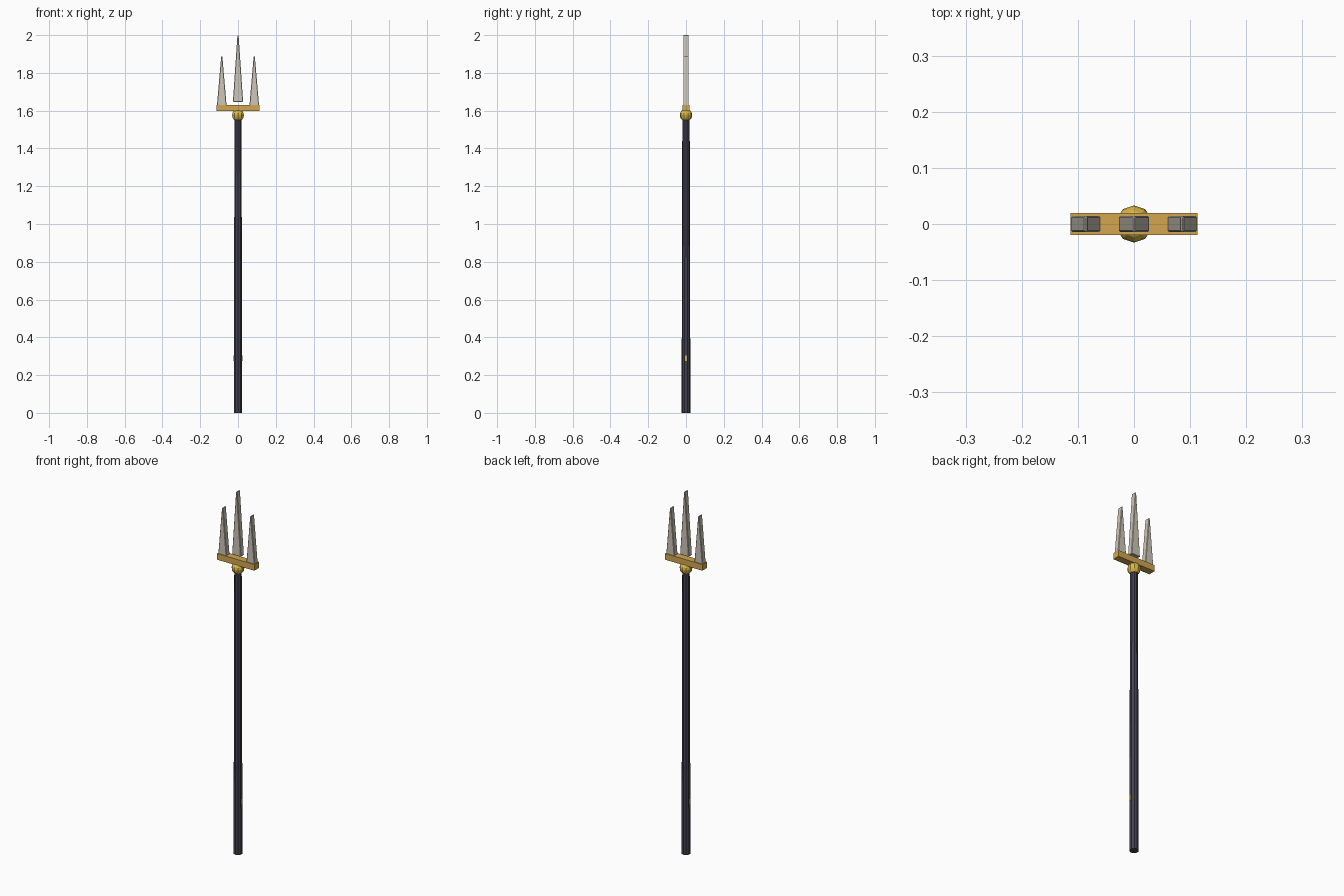
import bpy, bmesh
from mathutils import Matrix

if "Cube" in bpy.data.objects:
    bpy.data.objects.remove(bpy.data.objects["Cube"])


def material(name, rgb):
    m = bpy.data.materials.new(name)
    m.diffuse_color = (*rgb, 1)
    m.use_nodes = True
    m.node_tree.nodes["Principled BSDF"].inputs["Base Color"].default_value = m.diffuse_color
    return m


DARK = material("dark_wood", (0.055, 0.053, 0.075))
GOLD = material("gold", (0.72, 0.48, 0.06))
BRONZE = material("bronze", (0.65, 0.38, 0.08))
STEEL = material("pale_steel", (0.62, 0.57, 0.48))


def finish(name, bm, mat, location):
    bmesh.ops.recalc_face_normals(bm, faces=bm.faces)
    mesh = bpy.data.meshes.new(name)
    bm.to_mesh(mesh)
    bm.free()
    mesh.materials.append(mat)
    obj = bpy.data.objects.new(name, mesh)
    obj.location = location
    bpy.context.collection.objects.link(obj)
    return obj


def box(name, size, location, mat):
    bm = bmesh.new()
    bmesh.ops.create_cube(bm, size=1, matrix=Matrix.Diagonal((*size, 1)))
    return finish(name, bm, mat, location)


def tine(name, x, base, tip):
    # Wedge that narrows to a ridge running front to back, with softened edges
    bm = bmesh.new()
    height, half, depth, ridge = tip - base, 0.027, 0.0145, 0.003
    profile = [(-half, 0), (half, 0), (ridge, height), (-ridge, height)]
    face = bm.faces.new([bm.verts.new((px, -depth, pz)) for px, pz in profile])
    ext = bmesh.ops.extrude_face_region(bm, geom=[face])
    moved = [v for v in ext["geom"] if isinstance(v, bmesh.types.BMVert)]
    bmesh.ops.translate(bm, verts=moved, vec=(0, 2 * depth, 0))
    obj = finish(name, bm, STEEL, (x, 0, base))
    bevel = obj.modifiers.new("soft_edges", "BEVEL")
    bevel.width = 0.0025
    bevel.segments = 1
    return obj


# Tapered shaft
bm = bmesh.new()
bmesh.ops.create_cone(bm, cap_ends=True, segments=10, radius1=0.0235,
                      radius2=0.0195, depth=1.58)
finish("shaft", bm, DARK, (0, 0, 0.79))

# Small gold pin through the lower shaft
box("shaft_pin", (0.049, 0.008, 0.03), (0, 0, 0.29), GOLD)

# Round collar below the head
bm = bmesh.new()
bmesh.ops.create_uvsphere(bm, u_segments=10, v_segments=8, radius=0.033)
finish("collar", bm, GOLD, (0, 0, 1.576))

# Crossbar carrying the tines
box("crossbar", (0.227, 0.039, 0.034), (0, 0, 1.614), BRONZE)

# Tines: the middle one is taller and sits just above the bar
tine("middle_tine", 0, 1.647, 2.0)
for side, x in (("left", -0.086), ("right", 0.086)):
    tine(side + "_tine", x, 1.61, 1.888)
